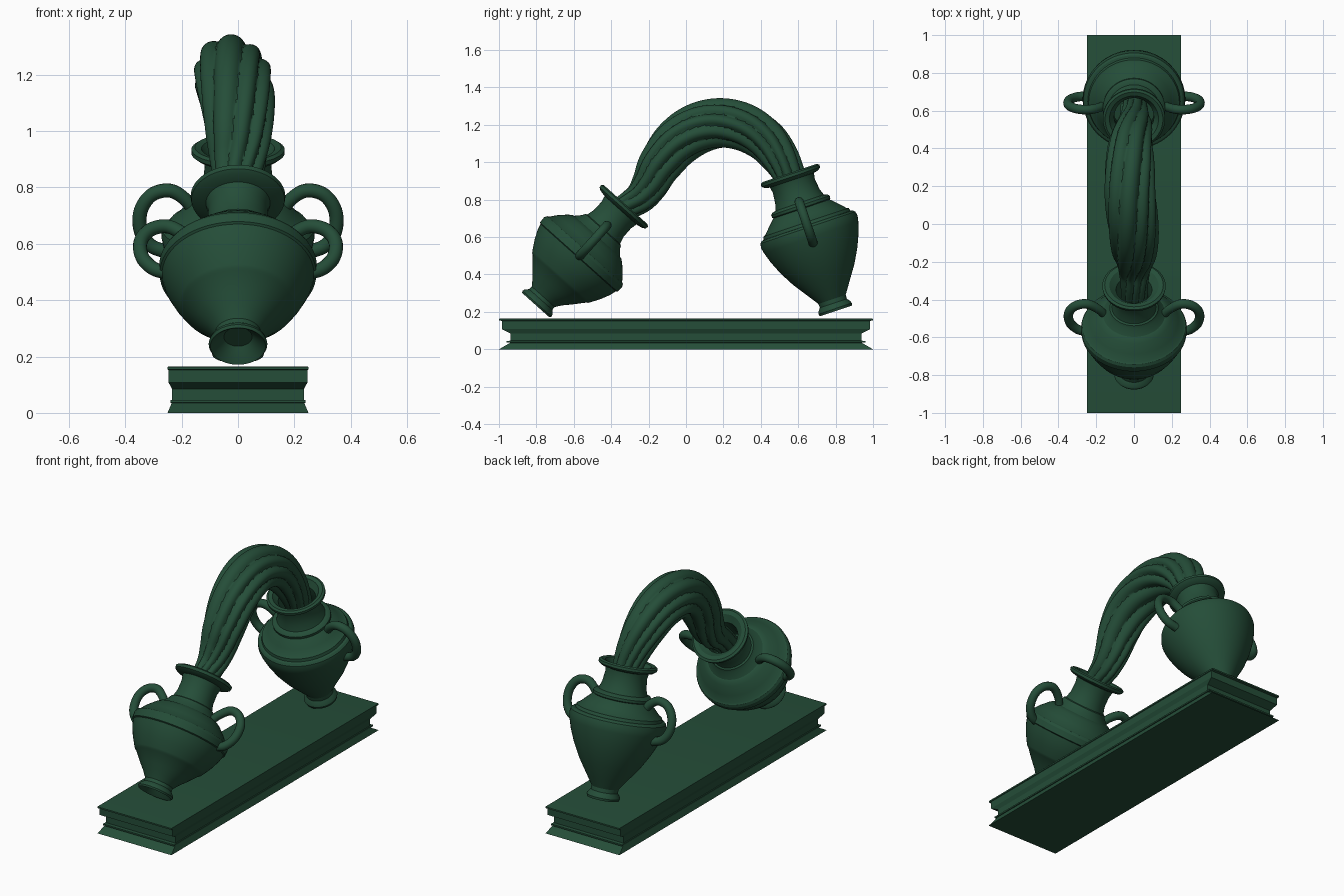
import bpy, bmesh, math
from mathutils import Vector

mat = bpy.data.materials.new("dark_green")
mat.diffuse_color = (0.018, 0.075, 0.04, 1)


def finish(bm, name, angle=35, loc=(0, 0, 0), tilt=0):
    bmesh.ops.recalc_face_normals(bm, faces=bm.faces)
    me = bpy.data.meshes.new(name)
    bm.to_mesh(me)
    bm.free()
    ob = bpy.data.objects.new(name, me)
    bpy.context.collection.objects.link(ob)
    me.materials.append(mat)
    ob.location = loc
    ob.rotation_euler.x = tilt
    bpy.ops.object.select_all(action='DESELECT')
    bpy.context.view_layer.objects.active = ob
    ob.select_set(True)
    bpy.ops.object.shade_smooth_by_angle(angle=math.radians(angle))
    return ob


def skin(bm, rings):
    """Bridge equal closed rings of points and cap both ends."""
    vs = [[bm.verts.new(p) for p in r] for r in rings]
    n = len(vs[0])
    for a, b in zip(vs, vs[1:]):
        for i in range(n):
            j = (i + 1) % n
            bm.faces.new((a[i], a[j], b[j], b[i]))
    bm.faces.new(vs[0])
    bm.faces.new(vs[-1])


def smooth_path(keys, steps):
    """Catmull-Rom through tuples of any length."""
    k = [Vector(p) for p in keys]
    k = [k[0] * 2 - k[1]] + k + [k[-1] * 2 - k[-2]]
    out = []
    for i in range(1, len(k) - 2):
        for s in range(steps):
            t = s / steps
            a, b, c, d = k[i - 1:i + 3]
            out.append(0.5 * (2 * b + (c - a) * t + (2 * a - 5 * b + 4 * c - d) * t * t
                              + (3 * b - a - 3 * c + d) * t ** 3))
    return out + [k[-2]]


def sweep(bm, path, side, sides, shape=lambda a, u: 1.0):
    """Tube along (x, y, z, radius) points; shape scales the radius by angle."""
    rings = []
    m = len(path) - 1
    for i, p in enumerate(path):
        tan = (path[min(i + 1, m)] - path[max(i - 1, 0)]).to_3d().normalized()
        nrm = side.cross(tan).normalized()
        bi = tan.cross(nrm)
        ring = []
        for s in range(sides):
            a = 2 * math.pi * s / sides
            r = p[3] * shape(a, i / m)
            ring.append(p.to_3d() + (nrm * math.cos(a) + bi * math.sin(a)) * r)
        rings.append(ring)
    skin(bm, rings)


def jar(name, profile, handle, loc, tilt):
    # turned body
    bm = bmesh.new()
    n = 64
    skin(bm, [[(r * math.cos(2 * math.pi * i / n), r * math.sin(2 * math.pi * i / n), t)
               for i in range(n)] for t, r in profile])
    finish(bm, name + "_body", 30, loc, tilt)
    # mirrored pair of loop handles
    bm = bmesh.new()
    sweep(bm, smooth_path([(x, 0, t, r) for x, t, r in handle], 6), Vector((0, 1, 0)), 14)
    ob = finish(bm, name + "_handles", 40, loc, tilt)
    ob.modifiers.new("mirror", 'MIRROR')


# moulded plinth: (height, scale) outline
bm = bmesh.new()
skin(bm, [[(x * s * 0.25, y * s, z) for x, y in ((-1, -1), (1, -1), (1, 1), (-1, 1))]
          for z, s in ((0, 1), (0.035, 0.94), (0.036, 0.96), (0.045, 0.96), (0.046, 0.938),
                       (0.085, 0.938), (0.108, 0.985), (0.152, 0.985), (0.154, 1),
                       (0.163, 1), (0.165, 0.985))])
finish(bm, "plinth", 20)

# front jar, leaning back
jar("front_jar",
    [(0.04, 0.05), (0.0, 0.09), (-0.005, 0.098), (0.005, 0.104), (0.018, 0.1), (0.035, 0.083),
     (0.055, 0.082), (0.09, 0.108), (0.13, 0.145), (0.185, 0.192), (0.19, 0.2), (0.2, 0.207),
     (0.25, 0.237), (0.3, 0.26), (0.335, 0.27), (0.34, 0.278), (0.375, 0.28), (0.39, 0.272),
     (0.395, 0.262), (0.43, 0.235), (0.47, 0.195), (0.485, 0.175), (0.488, 0.165),
     (0.52, 0.135), (0.535, 0.128), (0.54, 0.118), (0.58, 0.107), (0.64, 0.106),
     (0.675, 0.114), (0.682, 0.15), (0.692, 0.165), (0.708, 0.168), (0.716, 0.155),
     (0.712, 0.13), (0.68, 0.095), (0.6, 0.088), (0.52, 0.1), (0.42, 0.16)],
    [(0.15, 0.47, 0.022), (0.19, 0.525, 0.024), (0.25, 0.565, 0.025), (0.31, 0.55, 0.025),
     (0.345, 0.495, 0.025), (0.34, 0.42, 0.025), (0.3, 0.365, 0.025), (0.25, 0.345, 0.025)],
    (0, -0.80, 0.24), math.radians(-41.8))

# rear jar, leaning forward
jar("rear_jar",
    [(0.04, 0.045), (0.0, 0.08), (-0.005, 0.09), (0.008, 0.094), (0.02, 0.09), (0.038, 0.076),
     (0.06, 0.077), (0.12, 0.118), (0.2, 0.173), (0.28, 0.217), (0.35, 0.247), (0.41, 0.266),
     (0.44, 0.272), (0.465, 0.268), (0.475, 0.258), (0.478, 0.245), (0.495, 0.24), (0.5, 0.228),
     (0.53, 0.2), (0.565, 0.165), (0.57, 0.158), (0.575, 0.164), (0.59, 0.165), (0.6, 0.155),
     (0.605, 0.137), (0.64, 0.125), (0.7, 0.118), (0.732, 0.124), (0.738, 0.15), (0.75, 0.165),
     (0.765, 0.165), (0.773, 0.153), (0.768, 0.13), (0.73, 0.105), (0.62, 0.108), (0.5, 0.18)],
    [(0.15, 0.52, 0.022), (0.185, 0.575, 0.024), (0.24, 0.61, 0.025), (0.305, 0.595, 0.025),
     (0.345, 0.535, 0.025), (0.345, 0.46, 0.025), (0.31, 0.405, 0.025), (0.25, 0.38, 0.025)],
    (0, 0.80, 0.21), math.radians(18.6))

# twisted stream of water arching between the jar mouths: (x, y, z, radius)
stream = smooth_path(
    [(0, -0.43, 0.655, 0.065), (0, -0.33, 0.755, 0.07), (0, -0.245, 0.815, 0.083),
     (0.0, -0.19, 0.89, 0.098), (0, -0.14, 0.99, 0.115), (-0.005, -0.055, 1.1, 0.127),
     (-0.015, 0.055, 1.175, 0.132), (-0.025, 0.18, 1.205, 0.131), (-0.025, 0.31, 1.185, 0.126),
     (-0.02, 0.42, 1.12, 0.115), (-0.005, 0.495, 1.03, 0.1), (0.005, 0.545, 0.94, 0.085),
     (0.005, 0.58, 0.86, 0.075), (0, 0.62, 0.74, 0.07)], 6)


def strands(a, u):
    w = a - 2.6 * u
    ridge = abs(math.sin(4.5 * w + 0.5 * math.sin(2 * w)))
    return 0.86 + 0.18 * ridge ** 0.8 + 0.035 * math.cos(3 * w + 4 * u)


bm = bmesh.new()
sweep(bm, stream, Vector((-1, 0, 0)), 108, strands)
finish(bm, "water_stream", 45)
